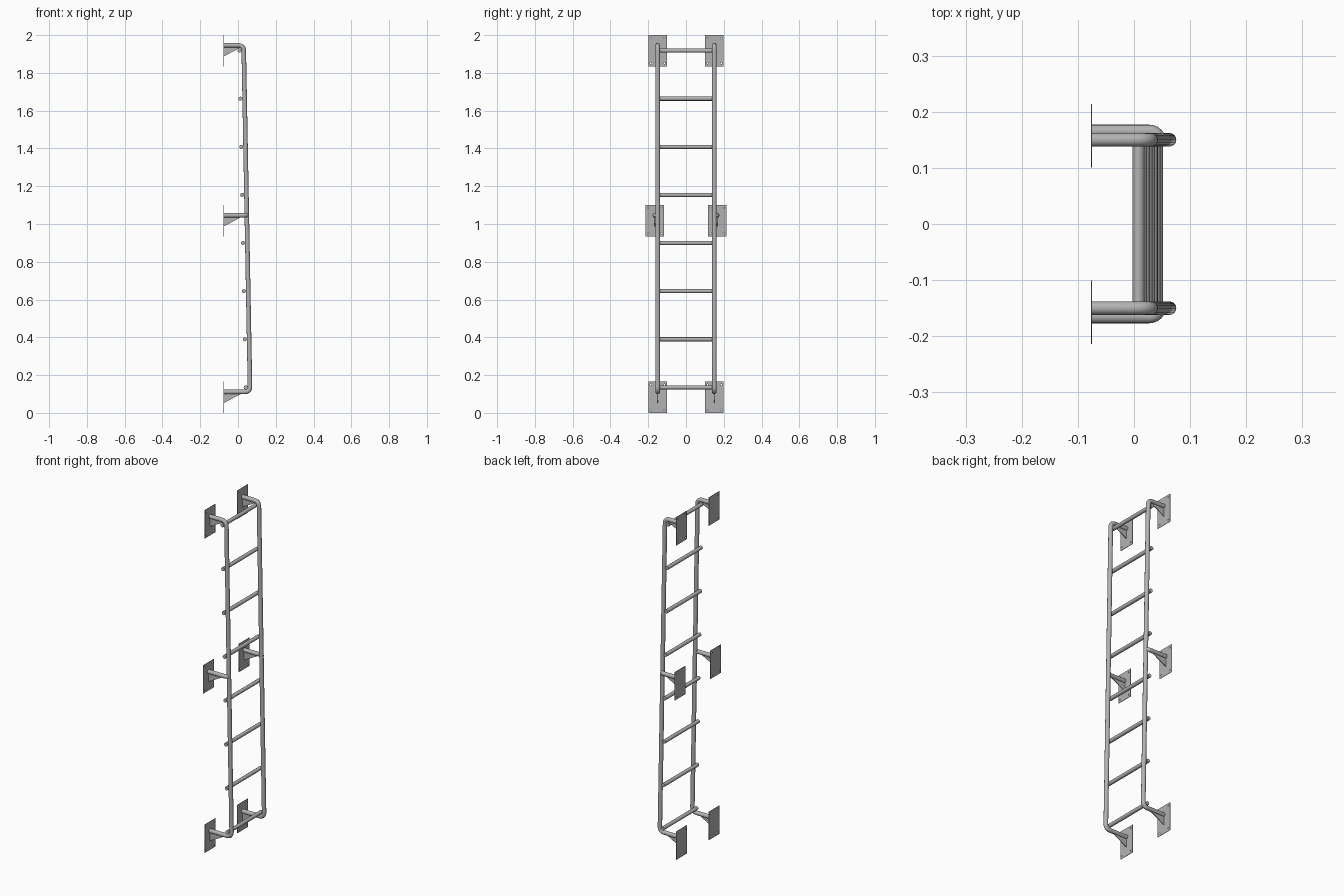
import bpy, bmesh
from math import cos, sin, pi
from mathutils import Vector, Matrix

cube = bpy.data.objects.get("Cube")
if cube:
    bpy.data.objects.remove(cube, do_unlink=True)

steel = bpy.data.materials.new("grey steel")
steel.use_nodes = True
GREY = (0.45, 0.45, 0.45, 1)
steel.diffuse_color = GREY
steel.node_tree.nodes["Principled BSDF"].inputs["Base Color"].default_value = GREY

TUBE, RUNG = 0.012, 0.0108
WALL = -0.077
RAIL_Y, MID_Y = 0.15, 0.165
TOP, MID, BOTTOM = 1.946, 1.046, 0.111
RAIL_TOP_X, RAIL_BOTTOM_X = 0.03, 0.064


def finish(obj, smooth=True):
    """Turn a curve into a shaded mesh in the steel colour."""
    bpy.ops.object.select_all(action='DESELECT')
    obj.select_set(True)
    bpy.context.view_layer.objects.active = obj
    if obj.type == 'CURVE':
        bpy.ops.object.convert(target='MESH')
    obj = bpy.context.object
    obj.data.materials.clear()
    obj.data.materials.append(steel)
    if smooth:
        bpy.ops.object.shade_smooth_by_angle()
    return obj


def add_spline(curve, points, cyclic=False):
    spline = curve.splines.new('POLY')
    spline.points.add(len(points) - 1)
    for p, co in zip(spline.points, points):
        p.co = (*co, 1)
    spline.use_cyclic_u = cyclic


def round_corners(points, reach, steps=8):
    """Replace each inner corner with a smooth bend."""
    pts = [Vector(p) for p in points]
    path = [pts[0]]
    for before, corner, after in zip(pts, pts[1:], pts[2:]):
        a = corner + (before - corner).normalized() * reach
        b = corner + (after - corner).normalized() * reach
        for i in range(steps + 1):
            t = i / steps
            path.append(a * (1 - t) ** 2 + corner * 2 * t * (1 - t) + b * t * t)
    return path + [pts[-1]]


def tube(name, points, radius, reach=0.03):
    curve = bpy.data.curves.new(name, 'CURVE')
    curve.dimensions = '3D'
    curve.bevel_depth = radius
    curve.bevel_resolution = 6
    curve.use_fill_caps = True
    add_spline(curve, round_corners(points, reach))
    obj = bpy.data.objects.new(name, curve)
    bpy.context.collection.objects.link(obj)
    return finish(obj)


def wall_plate(name, y, z):
    """Thin upright plate with a bolt hole in each corner."""
    curve = bpy.data.curves.new(name, 'CURVE')
    curve.dimensions = '2D'
    curve.fill_mode = 'BOTH'
    curve.extrude = 0.0012
    w, h = 0.049, 0.0825
    add_spline(curve, [(-w, -h, 0), (w, -h, 0), (w, h, 0), (-w, h, 0)], True)
    for sx in (-1, 1):
        for sy in (-1, 1):
            add_spline(curve, [(sx * 0.036 + 0.004 * cos(i * pi / 6),
                                sy * 0.067 + 0.004 * sin(i * pi / 6), 0)
                               for i in range(12)], True)
    obj = bpy.data.objects.new(name, curve)
    bpy.context.collection.objects.link(obj)
    obj.location = (WALL + 0.0012, y, z)
    obj.rotation_euler = (pi / 2, 0, pi / 2)
    finish(obj, smooth=False)


def gusset(name, y, z):
    """Triangular web under a bracket arm."""
    bm = bmesh.new()
    outline = [(WALL, z), (0.02, z - 0.008), (WALL, z - 0.06)]
    face = bm.faces.new([bm.verts.new((x, y - 0.002, h)) for x, h in outline])
    new = bmesh.ops.extrude_face_region(bm, geom=[face])["geom"]
    bmesh.ops.translate(bm, vec=(0, 0.004, 0),
                        verts=[g for g in new if isinstance(g, bmesh.types.BMVert)])
    bmesh.ops.recalc_face_normals(bm, faces=bm.faces)
    mesh = bpy.data.meshes.new(name)
    bm.to_mesh(mesh)
    bm.free()
    obj = bpy.data.objects.new(name, mesh)
    bpy.context.collection.objects.link(obj)
    finish(obj, smooth=False)


def rail_x(z):
    t = (z - BOTTOM) / (TOP - BOTTOM)
    return RAIL_BOTTOM_X + t * (RAIL_TOP_X - RAIL_BOTTOM_X)


for side, s in (("front", -1), ("back", 1)):
    # Side rail, bent back to the wall at both ends
    y = s * RAIL_Y
    tube(f"{side}_rail", [(WALL, y, TOP), (RAIL_TOP_X, y, TOP),
                          (RAIL_BOTTOM_X, y, BOTTOM), (WALL, y, BOTTOM)], TUBE)
    # Middle arm, curving inward to meet the rail
    x = rail_x(MID)
    tube(f"{side}_middle_arm", [(WALL, s * MID_Y, MID), (x - 0.006, s * MID_Y, MID),
                                (x, s * (RAIL_Y - 0.003), MID)], TUBE, 0.015)
    # Wall plates and webs
    for level, z, py in (("top", TOP, RAIL_Y), ("middle", MID, MID_Y),
                         ("bottom", BOTTOM, RAIL_Y)):
        wall_plate(f"{side}_{level}_plate", s * py, z - 0.0285)
        gusset(f"{side}_{level}_gusset", s * py, z)

# Rungs fixed to the wall side of the rails
for i in range(8):
    t = i / 7
    z = 0.135 + t * 1.783
    x = 0.041 - t * 0.033
    tube(f"rung_{i + 1}", [(x, -0.158, z), (x, 0.158, z)], RUNG)
